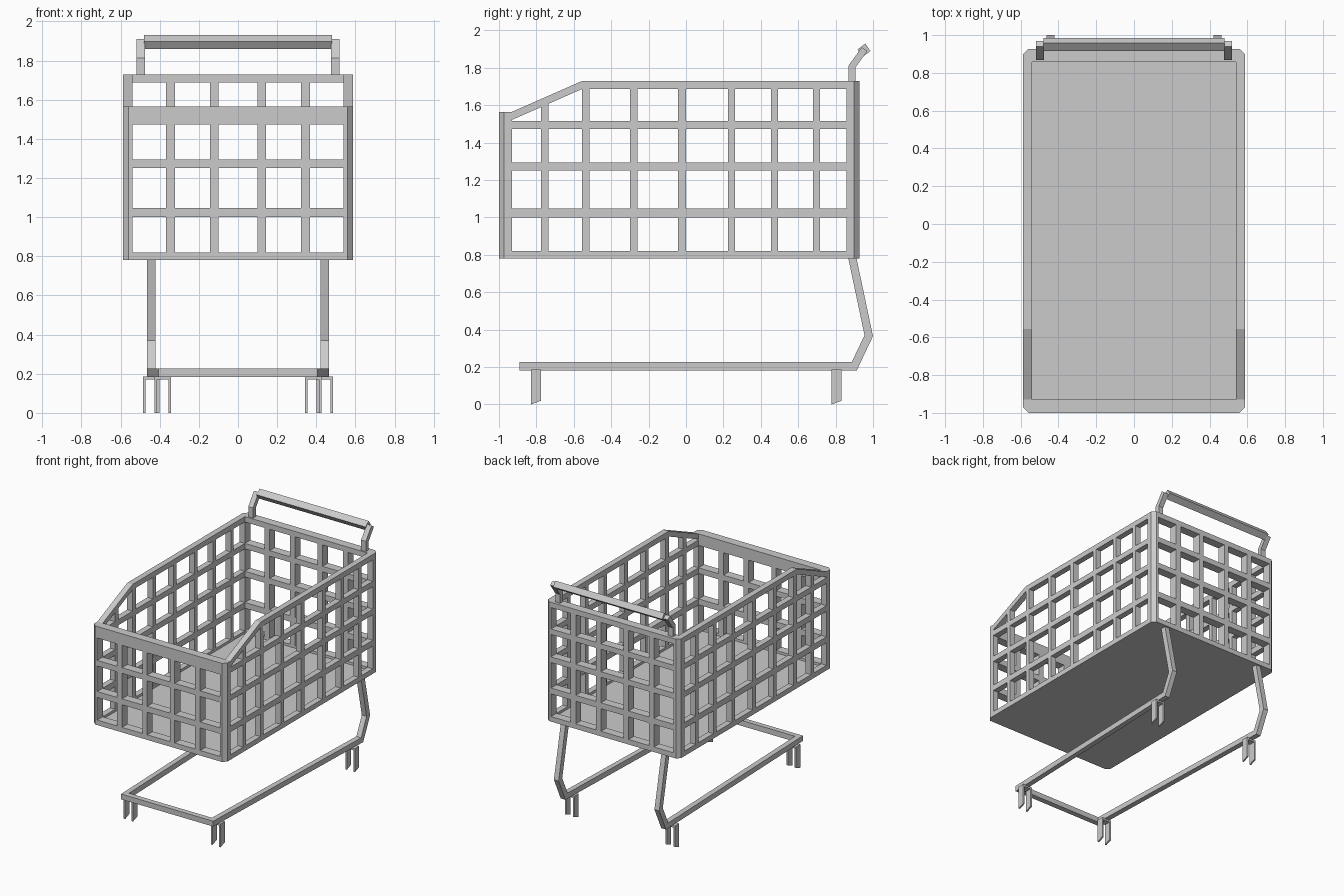
import bpy, bmesh
from mathutils import Vector

if "Cube" in bpy.data.objects:
    bpy.data.objects.remove(bpy.data.objects["Cube"])


def finish(name, bm):
    bmesh.ops.remove_doubles(bm, verts=bm.verts, dist=1e-5)
    bmesh.ops.recalc_face_normals(bm, faces=bm.faces)
    mesh = bpy.data.meshes.new(name)
    bm.to_mesh(mesh)
    bm.free()
    obj = bpy.data.objects.new(name, mesh)
    bpy.context.collection.objects.link(obj)
    return obj


def loft(bm, rings):
    """Closed tube through rings of points, capped at both ends."""
    rings = [[bm.verts.new(p) for p in r] for r in rings]
    n = len(rings[0])
    for a, b in zip(rings, rings[1:]):
        for i in range(n):
            bm.faces.new((a[i], a[(i + 1) % n], b[(i + 1) % n], b[i]))
    bm.faces.new(rings[0])
    bm.faces.new(rings[-1])


def prism(bm, yz, x0, x1):
    loft(bm, [[(x, y, z) for y, z in yz] for x in (x0, x1)])


def tube(name, path, hx, hy, end_normal=None):
    """Rectangular bar along a path with mitred corners, starting horizontal."""
    pts = [Vector(p) for p in path]
    dirs = [(b - a).normalized() for a, b in zip(pts, pts[1:])]
    ring = [pts[0] + Vector((sx * hx, sy * hy, 0))
            for sx, sy in ((-1, -1), (1, -1), (1, 1), (-1, 1))]
    rings = [ring]
    for i, d in enumerate(dirs):
        if i + 1 < len(dirs):
            n = d + dirs[i + 1]
        else:
            n = Vector(end_normal) if end_normal else d
        ring = [c + d * ((pts[i + 1] - c).dot(n) / d.dot(n)) for c in ring]
        rings.append(ring)
    bm = bmesh.new()
    loft(bm, rings)
    return finish(name, bm)


# Basket: one lattice wall running round the plan, with chamfered corners
X, XI, YF, YFI, YR, YRI, C = 0.587, 0.54, -1.0, -0.93, 0.927, 0.858, 0.028
half = [0.1, 0.143, 0.322, 0.367, XI]
xs = [-v for v in reversed(half)] + half
ys = [YFI, -0.775, -0.735, -0.555, -0.515, -0.30, -0.26, -0.043, 0.0,
      0.225, 0.262, 0.455, 0.493, 0.68, 0.717, YRI]
zs = [0.78, 0.82, 1.0, 1.047, 1.25, 1.295, 1.473, 1.517, 1.687, 1.73]

cols = []   # (x, y, open segment follows, belongs to front wall)


def run(points, front=False):
    last = len(points) - 1
    for i, (x, y) in enumerate(points):
        cols.append((x, y, i % 2 == 0 and i < last, front))


def solid_run(*points):
    cols.extend((x, y, False, False) for x, y in points)


run([(x, YF) for x in xs], True)
solid_run((X - C, YF), (X, YF + C))
run([(X, y) for y in ys])
solid_run((X, YR - C), (X - C, YR))
run([(x, YR) for x in reversed(xs)])
solid_run((C - X, YR), (-X, YR - C))
run([(-X, y) for y in reversed(ys)])
solid_run((-X, YF + C), (C - X, YF))


def level(y, j):
    # the top rail slopes down towards the front
    drop = 0.165 * min(1, max(0, (-0.555 - y) / 0.375))
    return zs[j] - (drop if j >= 8 else 0)


def filled(i, j):
    if not 0 <= j < len(zs) - 1:
        return False
    _, _, opening, front = cols[i % len(cols)]
    return not (opening and j % 2 == 1) or (front and j == 7)


bm = bmesh.new()
grid = []
for x, y, _, _ in cols:
    xi, yi = max(-XI, min(XI, x)), max(YFI, min(YRI, y))
    grid.append([(bm.verts.new((x, y, level(y, j))),
                  bm.verts.new((xi, yi, level(y, j)))) for j in range(len(zs))])
for i in range(len(cols)):
    a, b = grid[i], grid[(i + 1) % len(cols)]
    for j in range(len(zs) - 1):
        if not filled(i, j):
            continue
        for k in (0, 1):
            bm.faces.new((a[j][k], b[j][k], b[j + 1][k], a[j + 1][k]))
        if not filled(i, j - 1):
            bm.faces.new((a[j][0], b[j][0], b[j][1], a[j][1]))
        if not filled(i, j + 1):
            bm.faces.new((a[j + 1][0], b[j + 1][0], b[j + 1][1], a[j + 1][1]))
        if not filled(i - 1, j):
            bm.faces.new((a[j][0], a[j + 1][0], a[j + 1][1], a[j][1]))
        if not filled(i + 1, j):
            bm.faces.new((b[j][0], b[j + 1][0], b[j + 1][1], b[j][1]))
bmesh.ops.dissolve_degenerate(bm, edges=bm.edges, dist=1e-5)
finish("basket_walls", bm)

# Basket floor
bm = bmesh.new()
prism(bm, [(YFI, 0.78), (YRI, 0.78), (YRI, 0.80), (YFI, 0.80)], -XI, XI)
finish("basket_floor", bm)

# Undercarriage: rear legs and the tapering lower frame in one bent bar
side = [(0.443, 0.89, 0.78), (0.443, 0.977, 0.368),
        (0.443, 0.90, 0.205), (0.385, -0.87, 0.205)]
tube("lower_frame", side + [(-x, y, z) for x, y, z in reversed(side)],
     0.021, 0.022, (0, 0, 1))

# Handle posts and grip bar
for s, label in ((-1, "left"), (1, "right")):
    tube("handle_post_" + label,
         [(s * 0.497, 0.887, 1.73), (s * 0.497, 0.887, 1.806),
          (s * 0.497, 0.955, 1.90)], 0.021, 0.018)
bm = bmesh.new()
prism(bm, [(0.917, 1.898), (0.959, 1.93), (0.986, 1.89), (0.944, 1.858)], -0.48, 0.48)
finish("handle_bar", bm)

# Caster forks: two cheek plates under a small top plate
for s, label in ((-1, "left"), (1, "right")):
    for end, cx, y0, y1 in (("front", 0.385, -0.83, -0.775),
                            ("rear", 0.443, 0.778, 0.832)):
        bm = bmesh.new()
        c, w, t = s * cx, 0.042, 0.013
        cheek = [(y0, 0.0), (y1, 0.02), (y1, 0.17), (y0, 0.17)]
        prism(bm, cheek, c - w, c - w + t)
        prism(bm, cheek, c + w - t, c + w)
        prism(bm, [(y0, 0.17), (y1, 0.17), (y1, 0.186), (y0, 0.186)], c - w, c + w)
        finish("caster_fork_%s_%s" % (end, label), bm)
